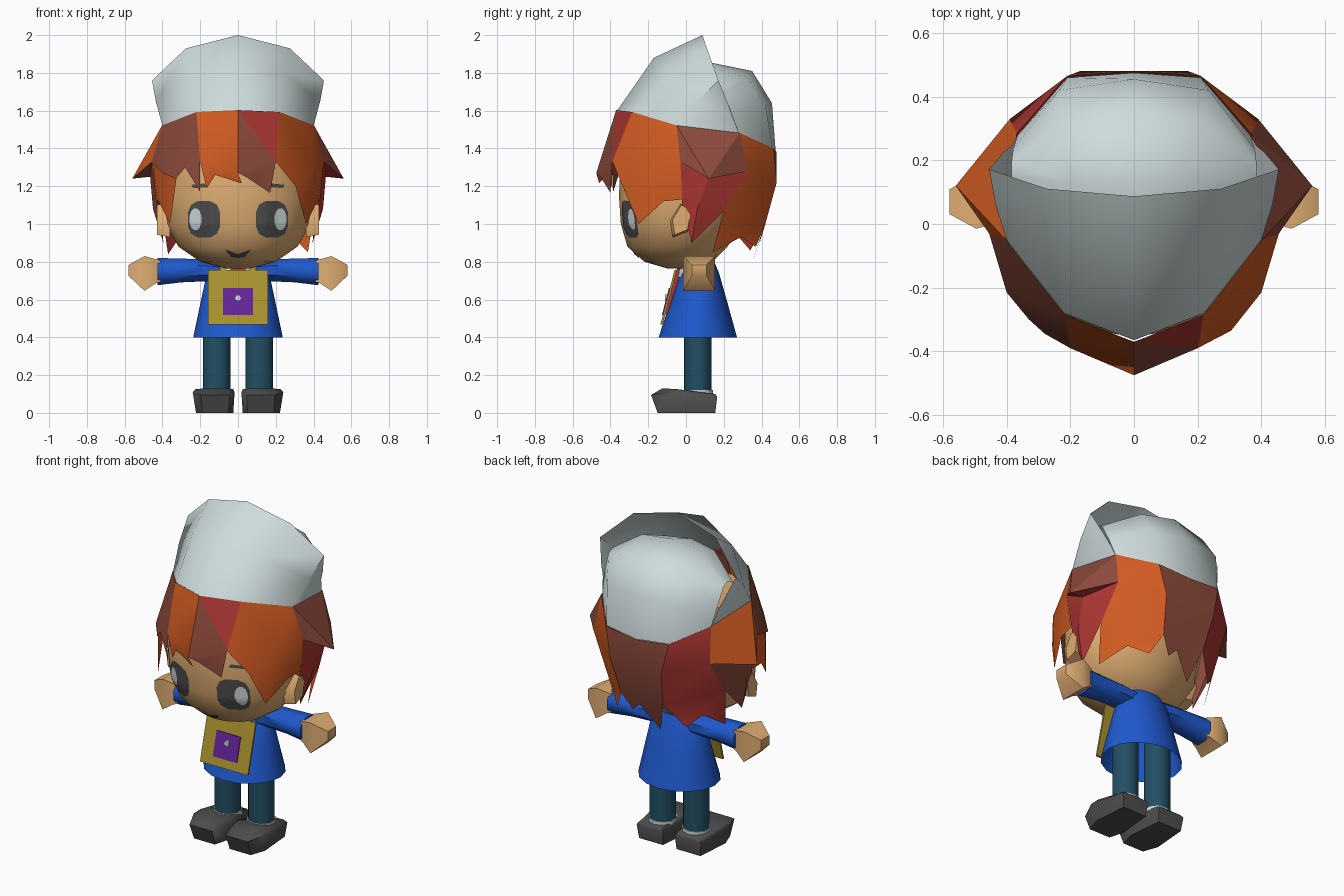
import bpy, bmesh, math
from mathutils import Vector
from mathutils.bvhtree import BVHTree

if "Cube" in bpy.data.objects:
    bpy.data.objects.remove(bpy.data.objects["Cube"])

def mat(name, *c):
    m = bpy.data.materials.new(name)
    m.diffuse_color = (*c, 1)
    m.use_nodes = True
    m.node_tree.nodes["Principled BSDF"].inputs["Base Color"].default_value = m.diffuse_color
    return m

WHITE = mat("pale grey", .62, .71, .71)
ORANGE = mat("orange", .64, .105, .016)
RED = mat("red", .42, .038, .033)
BROWN = mat("brown", .27, .07, .045)
SKIN = mat("skin", .74, .42, .17)
DARK = mat("dark grey", .075, .075, .075)
BLUE = mat("blue", .014, .1, .62)
TEAL = mat("teal", .016, .078, .125)
YELLOW = mat("mustard", .41, .29, .03)
PURPLE = mat("purple", .13, .018, .33)

def build(name, verts, faces, m, smooth=50, tri=False, fix=True):
    me = bpy.data.meshes.new(name)
    me.from_pydata([tuple(v) for v in verts], [], faces)
    bm = bmesh.new()
    bm.from_mesh(me)
    bmesh.ops.remove_doubles(bm, verts=bm.verts, dist=.0005)
    if tri:
        bmesh.ops.triangulate(bm, faces=bm.faces)
    if fix:
        bmesh.ops.recalc_face_normals(bm, faces=bm.faces)
    bm.to_mesh(me)
    bm.free()
    me.materials.append(m)
    ob = bpy.data.objects.new(name, me)
    bpy.context.collection.objects.link(ob)
    if smooth:
        bpy.ops.object.select_all(action='DESELECT')
        ob.select_set(True)
        bpy.context.view_layer.objects.active = ob
        bpy.ops.object.shade_smooth_by_angle(angle=math.radians(smooth))
    return ob

def loft(name, rows, m, closed=True, caps=(True, True), smooth=50):
    """Skin a list of equally long point rows."""
    n = len(rows[0])
    faces = [(r*n+i, r*n+(i+1) % n, (r+1)*n+(i+1) % n, (r+1)*n+i)
             for r in range(len(rows)-1) for i in range(n if closed else n-1)]
    if caps[0]:
        faces.append(tuple(range(n))[::-1])
    if caps[1]:
        faces.append(tuple(range((len(rows)-1)*n, len(rows)*n)))
    return build(name, [p for r in rows for p in r], faces, m, smooth)

def ring(z, rx, y0, y1, n=12, x=0):
    """Horizontal oval from y0 (front) to y1 (back)."""
    return [(x+rx*math.sin(a), (y0+y1)/2-(y1-y0)/2*math.cos(a), z)
            for a in (2*math.pi*i/n for i in range(n))]

def sym(half):
    """Mirror a row that starts on the centre line."""
    return [(-x, y, z) for x, y, z in half[:0:-1]] + half

def flip(pts):
    return [(-x, y, z) for x, y, z in pts]

# Head
head = loft("head", [ring(*r, n=16) for r in (
    (.765, .07, -.10, .05), (.80, .20, -.22, .14), (.88, .315, -.31, .22), (1.0, .385, -.345, .29),
    (1.15, .405, -.355, .33), (1.35, .39, -.345, .34), (1.52, .33, -.29, .33))], SKIN)
bm = bmesh.new()
bm.from_mesh(head.data)
surface = BVHTree.FromBMesh(bm)
bm.free()

def decal(name, outline, m, lift):
    """Painted patch laid on the front of the head."""
    cx = sum(p[0] for p in outline)/len(outline)
    cz = sum(p[1] for p in outline)/len(outline)
    n, steps, verts = len(outline), (1, .66, .33, .02), []
    for s in steps:
        for x, z in outline:
            hit = surface.ray_cast(Vector((cx+(x-cx)*s, -2, cz+(z-cz)*s)), Vector((0, 1, 0)))[0]
            verts.append((hit.x, hit.y-lift, hit.z))
    faces = [(r*n+i, r*n+(i+1) % n, (r+1)*n+(i+1) % n, (r+1)*n+i) for r in range(3) for i in range(n)]
    build(name, verts, faces + [tuple(range(3*n, 4*n))], m, 0)

def oval(cx, cz, rx, rz, n=12, e=1.0):
    return [(cx+rx*math.copysign(abs(math.cos(a))**e, math.cos(a)),
             cz+rz*math.copysign(abs(math.sin(a))**e, math.sin(a)))
            for a in (2*math.pi*(i+.5)/n for i in range(n))]

# Face
for s, side in ((1, "right"), (-1, "left")):
    decal(side+"_eye", oval(s*.18, 1.025, .088, .1, 12, .75), DARK, .006)
    decal(side+"_eye_shine", oval(s*.225, 1.025, .033, .06), WHITE, .011)
    decal(side+"_brow", [(s*.165, 1.195), (s*.24, 1.19), (s*.245, 1.208), (s*.175, 1.215)], DARK, .006)
decal("mouth", [(-.07, .865), (-.04, .845), (0, .838), (.04, .845), (.07, .865),
                (.035, .825), (0, .82), (-.035, .825)], DARK, .007)

# Hat front: a tall open sheet rising to a crest
hat_band = [(0, -.365, 1.6), (.22, -.28, 1.59), (.40, -.05, 1.52), (.365, .28, 1.48)]
hat_mid = [(0, -.17, 1.88), (.245, -.09, 1.80), (.435, .06, 1.65), (.385, .245, 1.57)]
crest = [(0, .087, 2.0), (.275, .111, 1.93), (.455, .172, 1.76), (.41, .225, 1.63)]
loft("hat_front", [sym(hat_band), sym(hat_mid), sym(crest)], WHITE, False, (False, False), 60)

# Hat back pouf, running forward beneath the crest
loft("hat_pouf", [sym(r) for r in (
    [(0, .475, 1.38), (.21, .46, 1.40), (.365, .28, 1.48)],
    [(0, .455, 1.64), (.235, .42, 1.63), (.38, .235, 1.60)],
    [(0, .35, 1.81), (.22, .325, 1.775), (.385, .19, 1.69)],
    [(0, .13, 1.855), (.20, .13, 1.83), (.385, .15, 1.71)],
    [(0, -.05, 1.79), (.17, -.03, 1.77), (.36, .06, 1.66)])], WHITE, False, (False, False), 80)

# Hair: shared points around the hat band and the widest line
T0, T1, T2, T3 = (0, -.37, 1.603), (.22, -.285, 1.593), (.402, -.05, 1.522), (.368, .284, 1.482)
T4 = (.21, .465, 1.40)
C0, N1, S2, S3, B4 = (0, -.475, 1.27), (.2, -.39, 1.33), (.455, -.03, 1.33), (.39, .33, 1.28), (.17, .48, 1.22)
FLICK, SIDE, LOW = (.56, .12, 1.24), (.465, .12, 1.25), (.405, .20, 1.07)
L1, L2, L3, L4, LN1 = flip([T1, T2, T3, T4, N1])
LS2, LS3, LB4, LLOW = flip([S2, S3, B4, LOW])

def lock(name, m, *polys):
    verts, faces = [], []
    for p in polys:
        faces.append(tuple(range(len(verts), len(verts)+len(p))))
        verts += p
    build(name, verts, faces, m, 30, True)

lock("fringe_centre", ORANGE, [L1, T0, C0, (.02, -.46, 1.215), (-.12, -.42, 1.26), (-.165, -.39, 1.19), LN1])
lock("fringe_red", RED, [T0, T1, N1])
lock("fringe_brown", BROWN, [T0, N1, (.17, -.40, 1.165), (.05, -.45, 1.245), C0])
K1, K2, K3 = (.40, -.215, 1.30), (.42, -.12, 1.12), (.36, -.25, 1.0)
lock("fringe_right", ORANGE, [T1, T2, S2, K1], [T1, K1, N1], [N1, K1, (.305, -.335, 1.2)],
     [K1, S2, (.435, -.02, 1.13), K2], [K1, K2, K3], [K1, K3, (.305, -.335, 1.2)])
lock("fringe_left", BROWN, [L1, L2, LS2, (-.40, -.215, 1.27), (-.33, -.30, 1.24), (-.28, -.345, 1.30),
                            (-.2, -.385, 1.17), LN1])
J1, J2, J3 = flip([(.385, -.205, 1.29), K2, K3])
lock("fringe_left_side", ORANGE, [J1, LS2, (-.435, -.02, 1.13), J2], [J1, J2, J3], [J1, J3, (-.325, -.30, 1.25)])
for s, side, colour, lower in ((1, "right", BROWN, RED), (-1, "left", ORANGE, BROWN)):
    m = (lambda p: p) if s == 1 else flip
    lock(side+"_flick", colour, m([T2, T3, FLICK]), m([T2, FLICK, S2]), m([T3, S3, FLICK]))
    lock(side+"_flick_underside", lower, m([S2, FLICK, SIDE]), m([FLICK, S3, SIDE]))
    lock(side+"_side_lock", lower, m([S2, SIDE, (.45, .06, 1.08), (.395, .03, .90), (.425, -.02, 1.1)]),
         m([SIDE, S3, LOW, (.395, .03, .90), (.45, .06, 1.08)]))
lock("back_right_lock", ORANGE, [T3, T4, B4, S3],
     [S3, B4, (.14, .42, 1.0), (.20, .37, .88), (.29, .29, .93), (.37, .14, .85), LOW])
lock("back_lock", BROWN, [T4, (0, .48, 1.38), L4, LB4, B4],
     [B4, LB4, (-.14, .42, 1.0), (-.08, .355, .81), (.03, .40, .95), (.08, .39, .90), (.14, .42, 1.0)])
lock("back_left_lock", RED, [L4, L3, LS3, LB4],
     [LB4, LS3, LLOW, (-.37, .15, .84), (-.31, .28, .93), (-.24, .34, .86), (-.14, .42, 1.0)])

# Coat, neck, collar and tie
loft("coat", [ring(*r, n=16) for r in (
    (.40, .237, -.145, .27), (.60, .195, -.08, .215), (.74, .165, -.035, .175), (.80, .12, -.005, .15))],
    BLUE, True, (False, True))
loft("neck", [ring(.78, .05, .02, .12), ring(.86, .05, .02, .12)], SKIN)
loft("collar", [ring(.72, .12, -.05, .12), ring(.815, .105, -.03, .135)], WHITE, True, (False, False))

def plate(name, x0, x1, z0, z1, lift, m, thick=.008):
    """Slab following the slope of the chest."""
    y = lambda z: -.135 + (z-.47)*.26 - lift
    rows = [[(x0, y(z0)+d, z0), (x1, y(z0)+d, z0), (x1, y(z1)+d, z1), (x0, y(z1)+d, z1)] for d in (0, thick)]
    loft(name, rows, m, smooth=0)

plate("tie", -.04, .04, .52, .79, -.012, RED, .02)
plate("bag", -.16, .16, .468, .757, 0, YELLOW, .012)
plate("bag_patch", -.08, .08, .518, .66, .005, PURPLE)
loft("bag_button", [[(.016*math.cos(a), y, .61+.016*math.sin(a)) for a in (math.pi*i/4 for i in range(8))]
                    for y in (-.111, -.098)], WHITE)

for s, side in ((1, "right"), (-1, "left")):
    # Bag strap
    loft(side+"_strap", [[(s*.06, -.062, .75), (s*.09, -.062, .75)], [(s*.085, -.035, .815), (s*.115, -.03, .815)]],
         YELLOW, False, (False, False), 0)
    # Ear
    ear = [(-.085, 1.02), (-.03, 1.115), (.03, 1.08), (.01, .96), (-.07, .93)]
    loft(side+"_ear", [[(s*.36, y, z) for y, z in ear],
                       [(s*.428, y*.85, 1.02+(z-1.02)*.85) for y, z in ear]], SKIN)

    # Sleeve and hand
    def cuff(x, zc, rz, ry, n=8):
        return [(s*x, .07+ry*math.cos(a), zc+rz*math.sin(a)) for a in (2*math.pi*(i+.5)/n for i in range(n))]
    loft(side+"_sleeve", [cuff(.05, .745, .06, .075), cuff(.17, .755, .063, .078),
                          cuff(.30, .754, .068, .08), cuff(.425, .748, .078, .085)], BLUE)
    loft(side+"_hand", [cuff(.41, .75, .08, .085, 4), cuff(.435, .75, .09, .095, 4), cuff(.495, .738, .13, .12, 4),
                        cuff(.58, .755, .04, .055, 4)], SKIN, smooth=60)
    # Leg, sock and shoe
    loft(side+"_leg", [ring(z, .077, -.01, .135, 10, s*.113) for z in (.09, .55)], TEAL)
    loft(side+"_sock", [ring(z, .083, -.018, .142, 10, s*.113) for z in (.08, .122)], WHITE)
    sole = [(.05, -.15), (.19, -.15), (.222, -.06), (.205, .155), (.045, .155), (.025, -.06)]
    brim = [(.045, -.185, .095), (.195, -.185, .095), (.24, -.08, .11), (.215, .165, .085),
            (.04, .165, .085), (.018, -.08, .11)]
    top = [(.06, -.125, .13), (.18, -.125, .13), (.225, -.04, .125), (.20, .155, .10),
           (.05, .155, .10), (.025, -.04, .125)]
    loft(side+"_shoe", [[(s*x, y, 0) for x, y in sole], [(s*x, y, z) for x, y, z in brim],
                        [(s*x, y, z) for x, y, z in top]], DARK, smooth=60)
